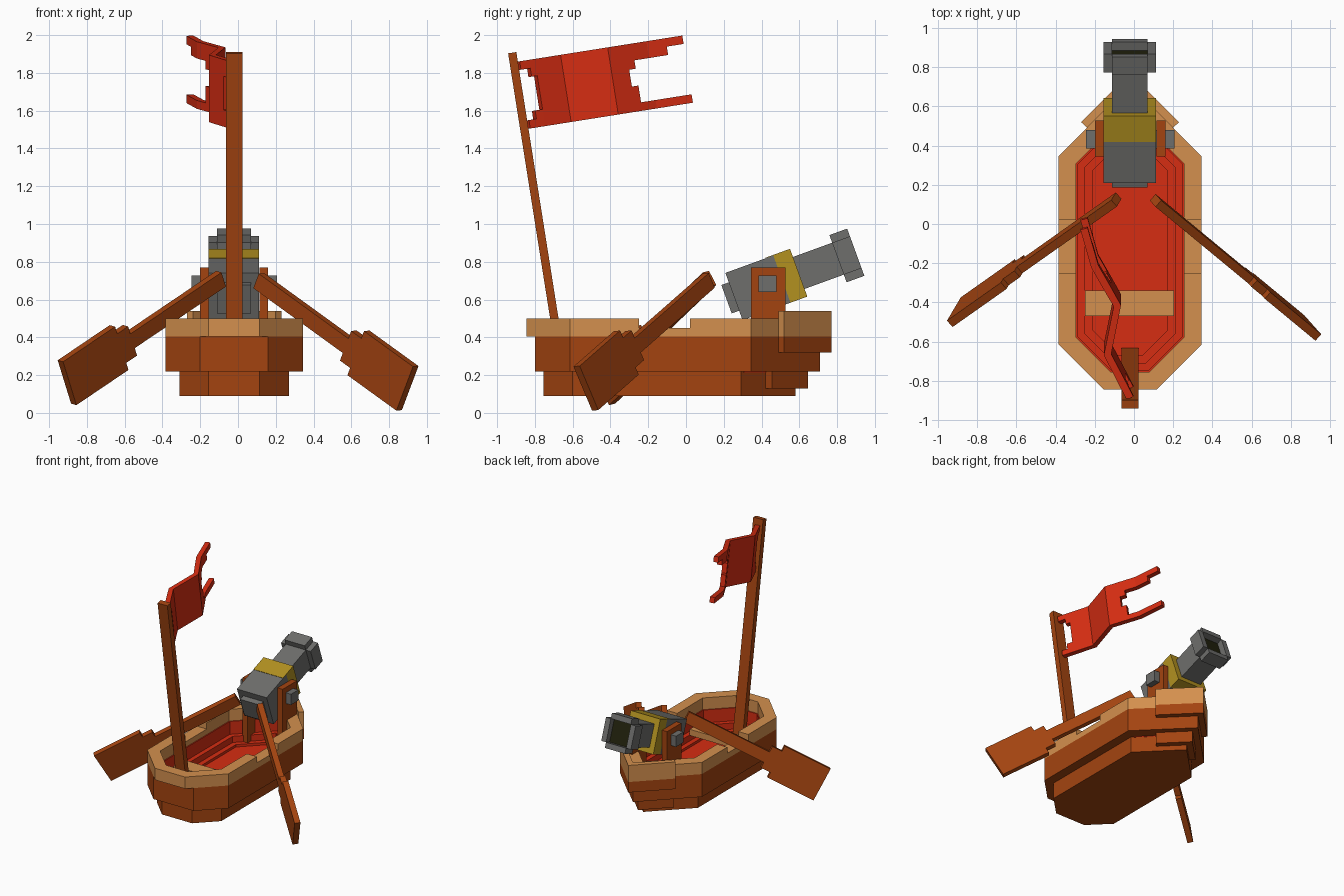
import bpy, bmesh, math
from mathutils import Matrix, Vector

if "Cube" in bpy.data.objects:
    bpy.data.objects.remove(bpy.data.objects["Cube"])

CX = -0.02  # centre line of the boat


def material(name, r, g, b):
    m = bpy.data.materials.new(name)
    lin = [((c / 255 + 0.055) / 1.055) ** 2.4 for c in (r, g, b)]
    m.diffuse_color = (*lin, 1)
    m.use_nodes = True
    m.node_tree.nodes["Principled BSDF"].inputs["Base Color"].default_value = m.diffuse_color
    return m


BROWN = material("brown wood", 164, 68, 16)
TAN = material("light wood", 212, 144, 78)
RED = material("red paint", 214, 45, 18)
GREY = material("grey iron", 110, 110, 108)
GOLD = material("gold band", 178, 145, 32)
DARK = material("dark bore", 32, 32, 12)


def finish(name, bm, mat, matrix=Matrix()):
    bmesh.ops.recalc_face_normals(bm, faces=bm.faces)
    me = bpy.data.meshes.new(name)
    bm.to_mesh(me)
    bm.free()
    me.materials.append(mat)
    ob = bpy.data.objects.new(name, me)
    ob.matrix_world = matrix
    bpy.context.collection.objects.link(ob)
    return ob


def prism(name, pts, z0, z1, mat, matrix=Matrix.Translation((CX, 0, 0))):
    """Closed outline in xy extruded from z0 to z1."""
    bm = bmesh.new()
    low = [bm.verts.new((x, y, z0)) for x, y in pts]
    top = [bm.verts.new((x, y, z1)) for x, y in pts]
    bm.faces.new(low)
    bm.faces.new(top)
    for i in range(len(pts)):
        j = (i + 1) % len(pts)
        bm.faces.new((low[i], low[j], top[j], top[i]))
    return finish(name, bm, mat, matrix)


def box(name, x, y, z, mat, matrix=Matrix.Translation((CX, 0, 0))):
    pts = [(x[0], y[0]), (x[1], y[0]), (x[1], y[1]), (x[0], y[1])]
    return prism(name, pts, z[0], z[1], mat, matrix)


def outline(w, stern, ch, bow, d=0.0):
    """Boat outline with chamfered stern and pointed bow, inset by d."""
    w, stern, ch, bow = w - d, stern + d, ch - 0.586 * d, bow - 1.414 * d
    return [(-w, stern + ch), (ch - w, stern), (w - ch, stern), (w, stern + ch),
            (w, bow - w), (0, bow), (-w, bow - w)]


def ring(name, outer, inner, z0, z1, mat):
    bm = bmesh.new()
    loops = [[bm.verts.new((x, y, z)) for x, y in pts]
             for pts, z in ((outer, z0), (outer, z1), (inner, z1), (inner, z0))]
    n = len(outer)
    for k in range(4):
        a, b = loops[k], loops[(k + 1) % 4]
        for i in range(n):
            j = (i + 1) % n
            bm.faces.new((a[i], a[j], b[j], b[i]))
    return finish(name, bm, mat, Matrix.Translation((CX, 0, 0)))


# Hull: bottom, side planks and rim
PLANK = (0.365, -0.80, 0.185, 0.71)
RIM = (0.365, -0.845, 0.23, 0.71)
prism("hull_bottom", outline(0.29, -0.755, 0.155, 0.58), 0.09, 0.22, BROWN)
ring("hull_planks", outline(*PLANK), outline(*RIM, 0.09), 0.22, 0.405, BROWN)
ring("rim_lower", outline(*RIM), outline(*RIM, 0.09), 0.405, 0.45, TAN)
out, inn = outline(*RIM), outline(*RIM, 0.09)
wo, wi = out[4][0], inn[4][0]
prism("rim_stern", [(-wo, -0.25)] + out[:4] + [(wo, -0.25), (wi, -0.25)]
      + inn[3::-1] + [(-wi, -0.25)], 0.45, 0.50, TAN)
prism("rim_bow", [(wo, 0.02)] + out[4:] + [(-wo, 0.02), (-wi, 0.02)]
      + inn[:3:-1] + [(wi, 0.02)], 0.45, 0.50, TAN)

# Red interior: floor, lining and stepped ledges
prism("floor", outline(*RIM, 0.09), 0.215, 0.23, RED)
for name, d0, d1, z in (("lining", 0.088, 0.098, 0.405), ("upper_ledge", 0.095, 0.135, 0.30),
                        ("lower_ledge", 0.13, 0.175, 0.25)):
    ring(name, outline(*RIM, d0), outline(*RIM, d1), 0.22, z, RED)
box("bench", (-0.23, 0.225), (-0.47, -0.34), (0.30, 0.35), TAN)


# V-shaped bow boards fixed to the outside of the hull
def bow_board(name, a, tip, inner_tip, z0, z1, mat):
    b = a - 0.031
    prism(name, [(a, tip - a), (0, tip), (-a, tip - a), (-b, inner_tip - b),
                 (0, inner_tip), (b, inner_tip - b)], z0, z1, mat)


bow_board("bow_board_low", 0.19, 0.645, 0.58, 0.13, 0.22, BROWN)
bow_board("bow_board_mid", 0.25, 0.77, 0.71, 0.32, 0.405, BROWN)
bow_board("bow_board_top", 0.25, 0.77, 0.71, 0.405, 0.54, TAN)

# Cannon mount and axle
for side, x in (("left", (-0.18, -0.134)), ("right", (0.134, 0.18))):
    box("mount_" + side, x, (0.345, 0.528), (0.22, 0.77), BROWN)
box("axle", (-0.226, 0.226), (0.385, 0.48), (0.64, 0.727), GREY)

# Cannon, built along local y and tilted up
C = Matrix.Translation((CX - 0.002, 0.254, 0.616)) @ Matrix.Rotation(math.radians(20), 4, 'X')
H, B = 0.133, 0.09  # half widths of breech and barrel
box("cannon_back_plate", (-B, B), (-0.042, 0), (-0.08, 0.08), GREY, C)
box("cannon_breech", (-H, H), (0, 0.27), (-H, H), GREY, C)
box("cannon_band", (-H, H), (0.27, 0.365), (-H, H), GOLD, C)
box("cannon_band_top", (-H, H), (0.225, 0.365), (H, H + 0.003), GOLD, C)
box("cannon_barrel", (-B, B), (0.365, 0.632), (-B, B), GREY, C)
box("cannon_bore", (-B, B), (0.632, 0.638), (-B, B), DARK, C)
for s, tag in ((1, "a"), (-1, "b")):
    span = tuple(sorted((s * B, s * H)))
    box("muzzle_side_" + tag, span, (0.586, 0.686), (-B, B), GREY, C)
    box("muzzle_lip_" + tag, (-B, B), (0.586, 0.686), span, GREY, C)

# Mast, leaning towards the stern
LEAN = Matrix.Rotation(math.radians(9), 4, 'X')
box("mast", (-0.044, 0.044), (-0.022, 0.022), (-1.70, 0), BROWN,
    Matrix.Translation((CX, -0.92, 1.907)) @ LEAN)

# Ragged folded flag: eight rows, each with its own start and end
FOLDS = [(0, -0.02), (0.225, -0.135), (0.477, -0.085), (0.68, -0.20), (0.875, -0.255)]
STARTS = [0, 0.05, 0.08, 0.08, 0.08, 0.08, 0.04, 0]
ENDS = [0.875, 0.785, 0.60, 0.565, 0.565, 0.60, 0.60, 0.875]
ROW = 0.045


def fold_x(u):
    for (u0, x0), (u1, x1) in zip(FOLDS, FOLDS[1:]):
        if u <= u1:
            return x0 + (x1 - x0) * (u - u0) / (u1 - u0)
    return FOLDS[-1][1]


cuts = sorted({f[0] for f in FOLDS} | set(STARTS) | set(ENDS))
bm = bmesh.new()
grid = {}


def flag_vert(u, r):
    if (u, r) not in grid:
        grid[u, r] = bm.verts.new((fold_x(u), u, -r * ROW))
    return grid[u, r]


for r in range(8):
    for u0, u1 in zip(cuts, cuts[1:]):
        if u0 >= STARTS[r] and u1 <= ENDS[r]:
            bm.faces.new([flag_vert(u0, r), flag_vert(u1, r),
                          flag_vert(u1, r + 1), flag_vert(u0, r + 1)])
flag = finish("flag", bm, RED, Matrix.Translation((0, -0.889, 1.86)) @ LEAN)
mod = flag.modifiers.new("thickness", 'SOLIDIFY')
mod.thickness, mod.offset = 0.038, 0


# Oars: one profile of shaft, neck and blade
def oar(name, grip, tip, across):
    grip, tip = Vector(grip), Vector(tip)
    x = (tip - grip).normalized()
    z = x.cross(Vector(across)).normalized()
    y = z.cross(x)
    m = Matrix((x, y, z)).transposed().to_4x4()
    m.translation = grip
    n = (tip - grip).length
    half = [(0, 0.044), (n - 0.465, 0.044), (n - 0.465, 0.09), (n - 0.385, 0.09),
            (n - 0.385, 0.134), (n, 0.134)]
    prism(name, half + [(s, -w) for s, w in reversed(half)], -0.022, 0.022, BROWN, m)


oar("oar_right", (0.11, 0.12, 0.70), (0.897, -0.53, 0.13), (0.095, -0.105, 0.235))
oar("oar_left", (-0.09, 0.125, 0.71), (-0.905, -0.45, 0.16), (-0.07, -0.12, 0.235))
